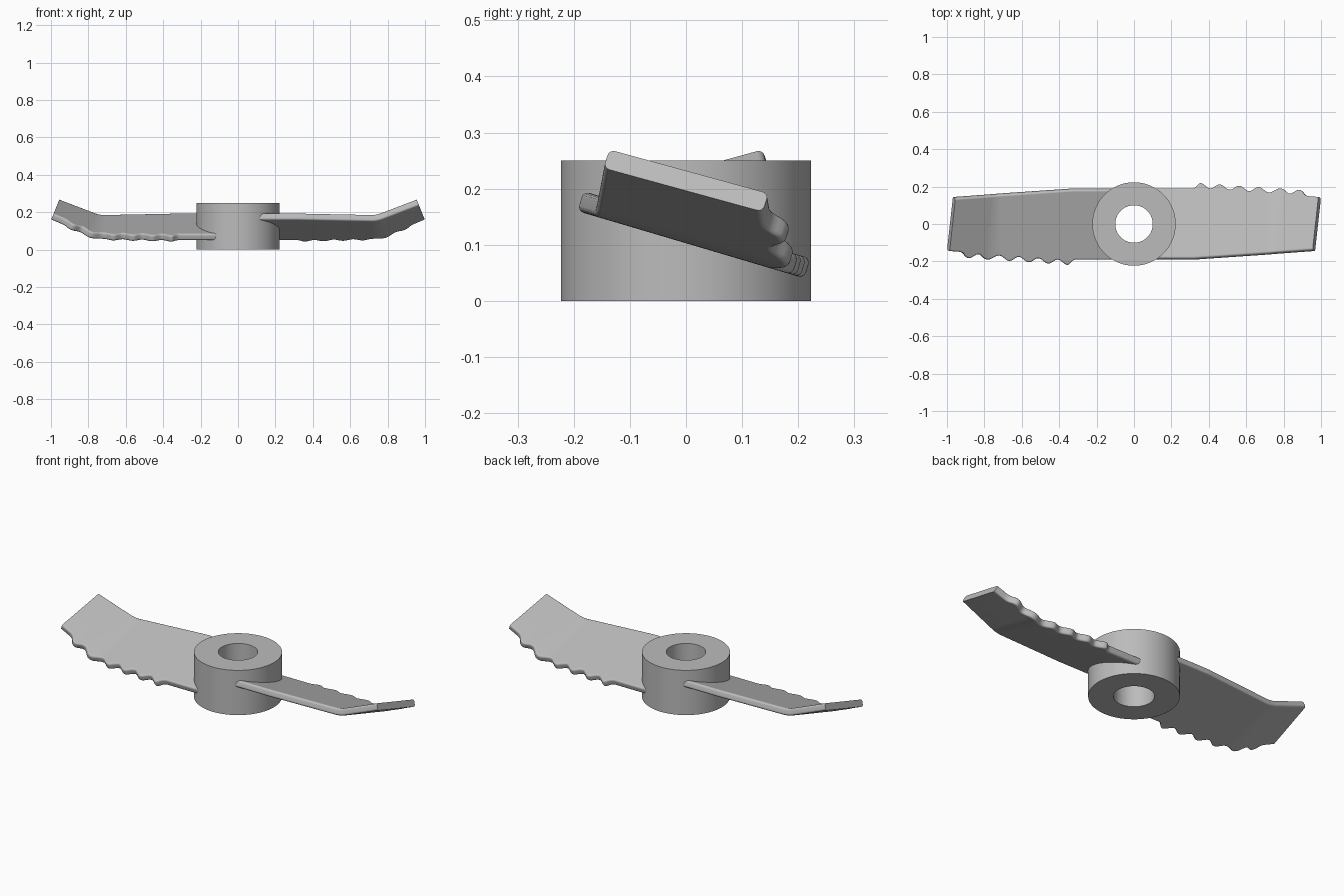
import bpy, bmesh
from math import sin, cos, pi, radians

cube = bpy.data.objects.get("Cube")
if cube:
    bpy.data.objects.remove(cube, do_unlink=True)

metal = bpy.data.materials.new("grey_metal")
metal.use_nodes = True
metal.diffuse_color = (0.5, 0.5, 0.5, 1)
metal.node_tree.nodes["Principled BSDF"].inputs["Base Color"].default_value = (0.5, 0.5, 0.5, 1)

HUB_R, HOLE_R, HUB_H = 0.223, 0.1, 0.25
TILT, BEND = radians(16.5), radians(22)
MID_Z, HALF_T, ROUND = 0.122, 0.0185, 0.011
BEND_X, BEND_R = 0.71, 0.2
ROOT_X, TAPER_X, TIP_X = 0.105, 0.32, 0.994


def skin(name, loops, close_loops, angle):
    """Join matching closed point loops into one surface."""
    bm = bmesh.new()
    rings = [[bm.verts.new(p) for p in loop] for loop in loops]
    pairs = list(zip(rings, rings[1:]))
    if close_loops:
        pairs.append((rings[-1], rings[0]))
    else:
        bm.faces.new(rings[0])
        bm.faces.new(rings[-1])
    n = len(rings[0])
    for a, b in pairs:
        for i in range(n):
            j = (i + 1) % n
            bm.faces.new((a[i], a[j], b[j], b[i]))
    bmesh.ops.recalc_face_normals(bm, faces=bm.faces)
    mesh = bpy.data.meshes.new(name)
    bm.to_mesh(mesh)
    bm.free()
    mesh.materials.append(metal)
    obj = bpy.data.objects.new(name, mesh)
    bpy.context.collection.objects.link(obj)
    bpy.ops.object.select_all(action='DESELECT')
    obj.select_set(True)
    bpy.context.view_layer.objects.active = obj
    bpy.ops.object.shade_smooth_by_angle(angle=radians(angle))
    normals = obj.modifiers.new("even_shading", 'WEIGHTED_NORMAL')
    normals.keep_sharp = True
    return obj


def straight_edge(x):
    """Half width of the blade, tapering toward the tip."""
    t = max(0, (x - TAPER_X) / (TIP_X - TAPER_X))
    return 0.196 - 0.048 * t


def toothed_edge(x):
    """Half width on the scalloped cutting edge."""
    fade = max(0, min(1, (x - 0.315) / 0.035, (0.935 - x) / 0.04))
    return straight_edge(x) + fade * (0.019 + 0.013 * cos(2 * pi * (x - 0.355) / 0.104))


def bend(x, y, z):
    """Curl the outer end of the blade upward about a crosswise axis."""
    phi = max(0, min(BEND, (x - BEND_X) / BEND_R))
    extra = max(0, x - BEND_X - BEND_R * BEND)
    arm = BEND_R + MID_Z - z
    if phi == 0:
        return (x, y, z)
    return (BEND_X + arm * sin(phi) + extra * cos(phi), y,
            MID_Z + BEND_R - arm * cos(phi) + extra * sin(phi))


def section(x):
    """Tilted, round-cornered cross-section of the blade."""
    points = []
    corners = ((1, 1), (-1, 1), (-1, -1), (1, -1))
    for k, (side, up) in enumerate(corners):
        edge = toothed_edge(x) if side > 0 else straight_edge(x)
        for i in range(5):
            a = (k + i / 4) * pi / 2
            v = side * (edge - ROUND) + ROUND * cos(a)
            n = up * (HALF_T - ROUND) + ROUND * sin(a)
            points.append(bend(x, v * cos(TILT) + n * sin(TILT),
                               MID_Z - v * sin(TILT) + n * cos(TILT)))
    return points


# Hub: a ring with a straight bore
hub_profile = ((HOLE_R, 0), (HUB_R, 0), (HUB_R, HUB_H), (HOLE_R, HUB_H))
SIDES = 96
skin("hub", [[(r * cos(2 * pi * k / SIDES), r * sin(2 * pi * k / SIDES), z)
              for r, z in hub_profile] for k in range(SIDES)], True, 30)

# Blades: one swept shape, repeated half a turn around the hub
STEPS = 110
stations = [ROOT_X] + [TAPER_X - 0.01 + (TIP_X - TAPER_X + 0.01) * i / STEPS
                       for i in range(STEPS + 1)]
left_blade = skin("left_blade", [section(x) for x in stations], False, 45)
right_blade = left_blade.copy()
right_blade.name = "right_blade"
right_blade.rotation_euler.z = pi
bpy.context.collection.objects.link(right_blade)
